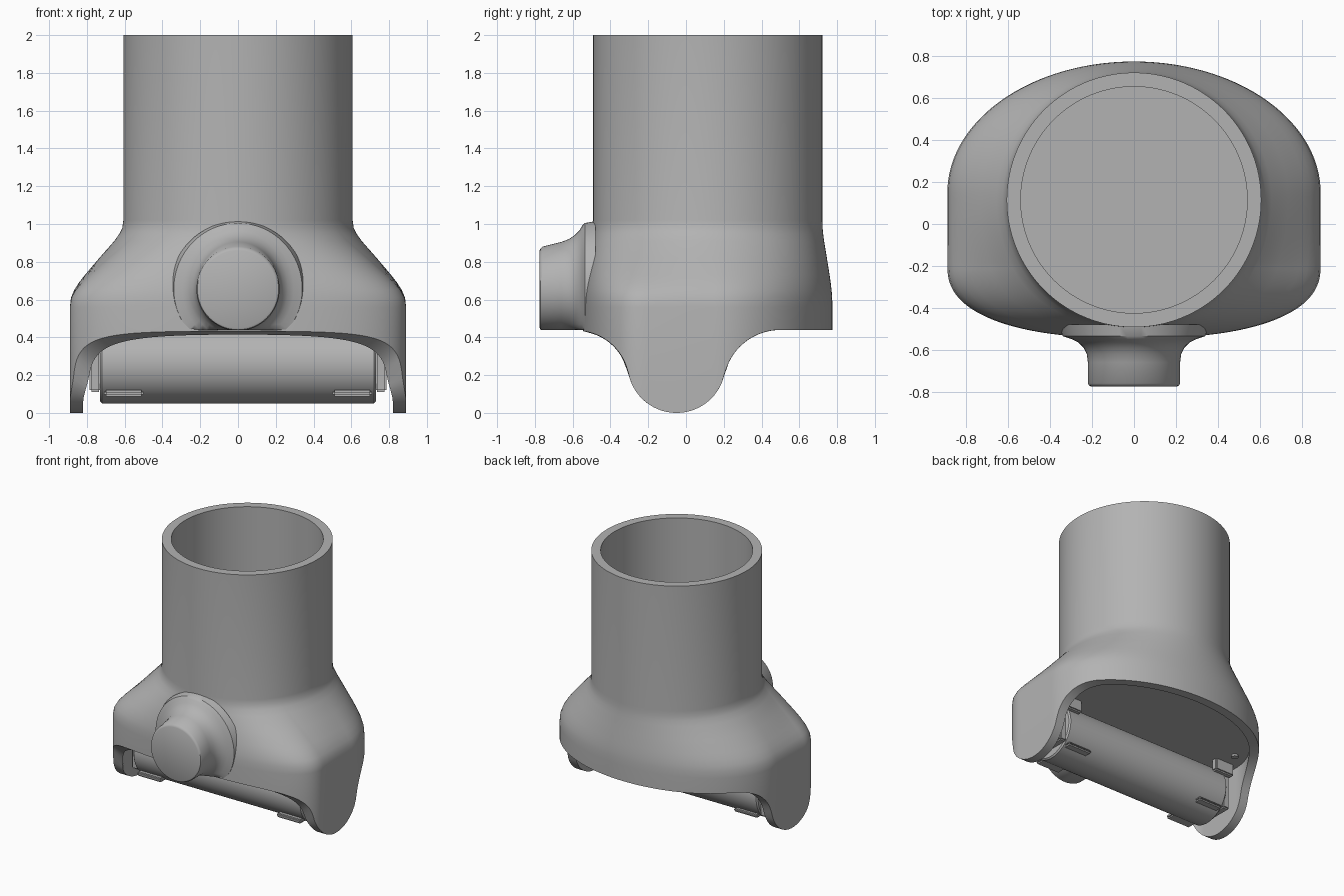
import bpy, bmesh, math

cube = bpy.data.objects.get("Cube")
if cube:
    bpy.data.objects.remove(cube, do_unlink=True)

grey = bpy.data.materials.new("plain_grey")
grey.use_nodes = True
colour = (0.45, 0.45, 0.45, 1)
grey.diffuse_color = colour
grey.node_tree.nodes["Principled BSDF"].inputs["Base Color"].default_value = colour

TUBE_Y, TUBE_R, BORE_R = 0.115, 0.607, 0.54
BACK_Y, FRONT_Y = 0.15, -0.2      # ends of the straight sides
ARC, SIDE = 100, 24               # segments per curved end and per side


def finish(name, bm, angle=35):
    bmesh.ops.recalc_face_normals(bm, faces=bm.faces)
    mesh = bpy.data.meshes.new(name)
    bm.to_mesh(mesh)
    bm.free()
    obj = bpy.data.objects.new(name, mesh)
    bpy.context.collection.objects.link(obj)
    mesh.materials.append(grey)
    bpy.ops.object.select_all(action='DESELECT')
    obj.select_set(True)
    bpy.context.view_layer.objects.active = obj
    bpy.ops.object.shade_smooth_by_angle(angle=math.radians(angle))
    return obj


def loft(name, rings, angle=35):
    """Skin closed rings of points and cap both ends."""
    bm = bmesh.new()
    loops = [[bm.verts.new(p) for p in ring] for ring in rings]
    n = len(loops[0])
    for a, b in zip(loops, loops[1:]):
        for i in range(n):
            j = (i + 1) % n
            bm.faces.new((a[i], a[j], b[j], b[i]))
    bm.faces.new(loops[0])
    bm.faces.new(loops[-1])
    return finish(name, bm, angle)


def box(name, x, y, z, bevel=0.01):
    bm = bmesh.new()
    bmesh.ops.create_cube(bm, size=1)
    for v in bm.verts:
        for k, (lo, hi) in enumerate((x, y, z)):
            v.co[k] = hi if v.co[k] > 0 else lo
    bmesh.ops.bevel(bm, geom=bm.edges[:], offset=bevel, segments=2, affect='EDGES')
    return finish(name, bm)


def power(v, e):
    return math.copysign(abs(v) ** e, v)


def footprint(inset):
    """Rounded base outline: elliptical back, fuller front, straight sides."""
    a, back, front = 0.89 - inset, 0.625 - inset, 0.345 - inset
    pts = []
    for i in range(ARC):
        t = math.pi * i / ARC
        pts.append((a * math.cos(t), BACK_Y + back * math.sin(t)))
    for i in range(SIDE):
        pts.append((-a, BACK_Y + (FRONT_Y - BACK_Y) * i / SIDE))
    for i in range(ARC):
        t = math.pi * (1 + i / ARC)
        pts.append((a * power(math.cos(t), 0.83), FRONT_Y + front * power(math.sin(t), 0.83)))
    for i in range(SIDE):
        pts.append((a, FRONT_Y + (BACK_Y - FRONT_Y) * i / SIDE))
    return pts


def circle(r):
    """Tube outline with points matched to the footprint sections."""
    e = math.asin((BACK_Y - TUBE_Y) / TUBE_R)
    f = math.asin((TUBE_Y - FRONT_Y) / TUBE_R)
    stops = (e, math.pi - e, math.pi + f, 2 * math.pi - f, 2 * math.pi + e)
    pts = []
    for k, n in enumerate((ARC, SIDE, ARC, SIDE)):
        for i in range(n):
            t = stops[k] + (stops[k + 1] - stops[k]) * i / n
            pts.append((r * math.cos(t), TUBE_Y + r * math.sin(t)))
    return pts


def hem(y):
    """Height of the lower edge: a round lobe flowing into raised ends."""
    if -0.305 < y < 0.204:
        return 0.26 - math.sqrt(0.26 ** 2 - (y + 0.05) ** 2)
    c, z, r = (0.5, 0.136, 0.304) if y > 0 else (-0.58, 0.155, 0.28)
    d = min(y - c, 0) if y > 0 else max(y - c, 0)
    return z + math.sqrt(max(r * r - d * d, 0))


# Body: underside recess, skirt, shoulder, tube and its bore in one skin
outer, inner = footprint(0), footprint(0.07)
rim, bore = circle(TUBE_R), circle(BORE_R)
rings = [[(x, y, 0.45) for x, y in inner],
         [(x, y, hem(y)) for x, y in inner],
         [(x, y, hem(y)) for x, y in outer]]
shoulder = ((0.56, 1), (0.61, 0.98), (0.65, 0.92), (0.69, 0.83), (0.73, 0.72), (0.82, 0.45),
            (0.91, 0.17), (0.95, 0.07), (0.98, 0.02), (1.02, 0), (2, 0))
for z, t in shoulder:
    rings.append([(cx + (fx - cx) * t, cy + (fy - cy) * t, z)
                  for (fx, fy), (cx, cy) in zip(outer, rim)])
rings += [[(x, y, z) for x, y in bore] for z in (2, 0.5)]
loft("body", rings)

# Front knob flaring into the body, flat underneath
rings = []
for y, r, lift in ((-0.775, 0.205, 0), (-0.77, 0.215, 0), (-0.76, 0.22, 0.005),
                   (-0.66, 0.22, 0.03), (-0.62, 0.225, 0.04), (-0.59, 0.24, 0.045),
                   (-0.565, 0.265, 0.045), (-0.55, 0.295, 0.04), (-0.535, 0.34, 0.01),
                   (-0.48, 0.36, 0)):
    ring = []
    for i in range(64):
        t = 2 * math.pi * i / 64
        s = math.sin(t)
        ring.append((r * math.cos(t), y, max(0.655 + r * s + lift * max(s, 0), 0.438)))
    rings.append(ring)
loft("front_knob", rings)

# Roller under the body
rings = []
for x, r in ((-0.73, 0.2), (-0.72, 0.21), (0.72, 0.21), (0.73, 0.2)):
    rings.append([(x, -0.05 + r * math.cos(math.pi * i / 32), 0.26 + r * math.sin(math.pi * i / 32))
                  for i in range(64)])
loft("roller", rings)

# Roller tabs, end brackets and a small ceiling peg
for side, s in (("left", 1), ("right", -1)):
    span = sorted((0.5 * s, 0.71 * s))
    box(side + "_front_tab", span, (-0.24, -0.15), (0.087, 0.12))
    box(side + "_back_tab", span, (0.05, 0.13), (0.09, 0.115))
    ends = sorted((0.725 * s, 0.785 * s))
    box(side + "_bracket", ends, (-0.2, 0.12), (0.11, 0.46))
    box(side + "_bracket_lip", sorted((0.62 * s, 0.785 * s)), (0.12, 0.17), (0.36, 0.46))
bm = bmesh.new()
bmesh.ops.create_cone(bm, cap_ends=True, segments=24, radius1=0.025, radius2=0.025, depth=0.02)
bmesh.ops.translate(bm, verts=bm.verts, vec=(-0.7, 0.28, 0.445))
finish("ceiling_peg", bm)
